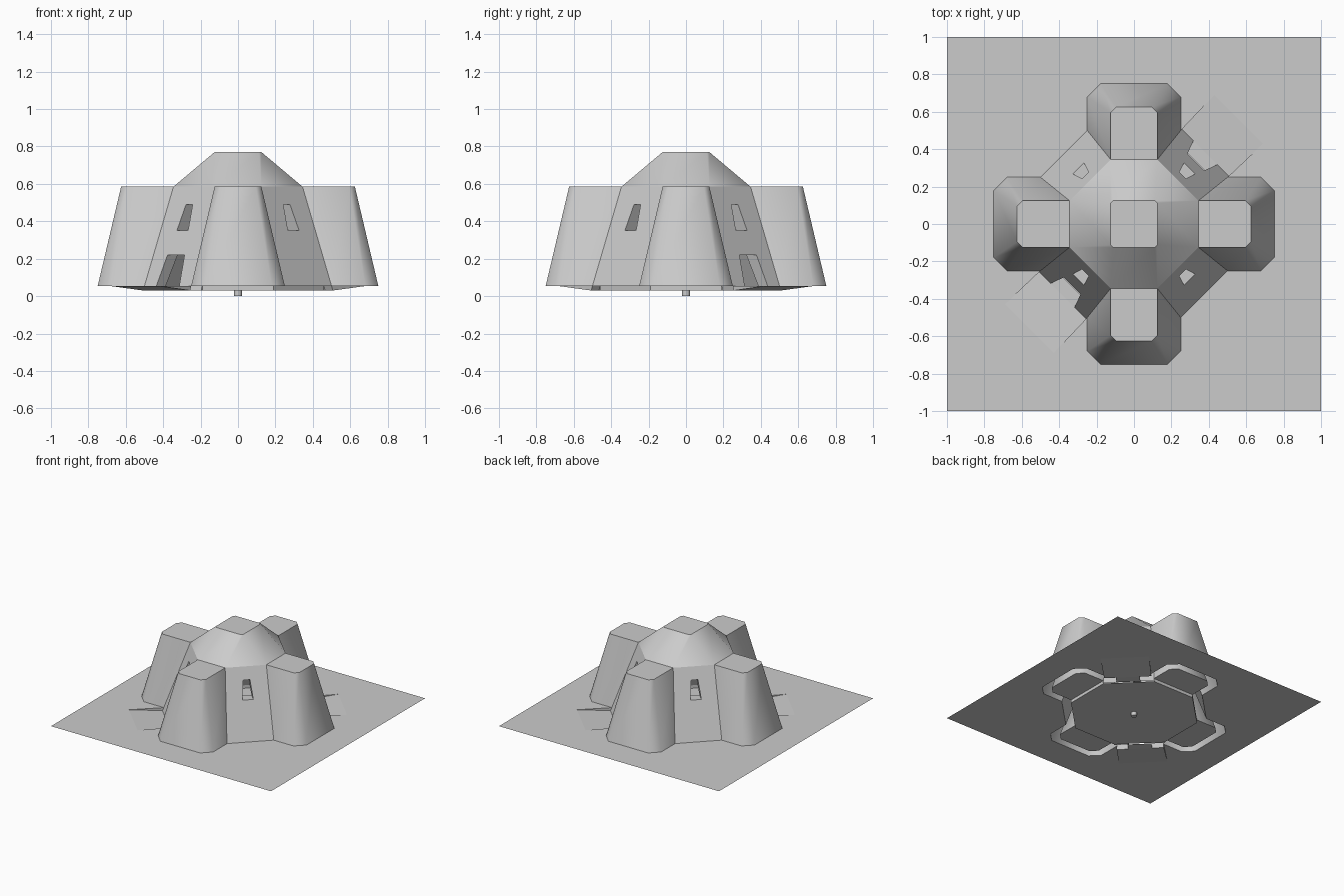
import bpy, bmesh, math
from mathutils import Vector, Matrix

cube = bpy.data.objects.get("Cube")
if cube:
    bpy.data.objects.remove(cube)

GROUND, FLOOR, EAVE, CEILING = 0.055, 0.03, 0.585, 0.54
CORE = Vector((0, 0, 0.3))
CHAMFER = 0.07

plaster = bpy.data.materials.new("grey_plaster")
plaster.use_nodes = True
grey = (0.6, 0.6, 0.6, 1)
plaster.diffuse_color = grey
plaster.node_tree.nodes["Principled BSDF"].inputs["Base Color"].default_value = grey


class Part:
    """Collects faces, then becomes one object."""

    def __init__(self, name, angle=30):
        self.name, self.angle, self.bm = name, angle, bmesh.new()

    def face(self, pts, ref=CORE, outward=True, turn=0):
        rot = Matrix.Rotation(turn * math.pi / 2, 3, "Z")
        f = self.bm.faces.new([self.bm.verts.new(rot @ Vector(p)) for p in pts])
        f.normal_update()
        away = f.normal.dot(f.calc_center_median() - rot @ Vector(ref)) > 0
        if away != outward:
            f.normal_flip()

    def finish(self):
        bm = self.bm
        bmesh.ops.remove_doubles(bm, verts=bm.verts, dist=0.0005)
        for f in bm.faces:
            f.smooth = True
        for e in bm.edges:
            e.smooth = e.calc_face_angle(3) < math.radians(self.angle)
        mesh = bpy.data.meshes.new(self.name)
        bm.to_mesh(mesh)
        bm.free()
        mesh.materials.append(plaster)
        obj = bpy.data.objects.new(self.name, mesh)
        bpy.context.collection.objects.link(obj)


def tower(half, inner, end, chamfer, z):
    """Outline of the tower on +x, running from one inner corner to the other."""
    side = [(inner, half), (end - chamfer, half), (end, half - chamfer)]
    return [(x, -y, z) for x, y in side] + [(x, y, z) for x, y in reversed(side)]


class Shell:
    """One skin of the wall: leaning towers joined by leaning diagonal walls."""

    def __init__(self, base, top, z_top):
        self.base, self.top, self.z_top = base, top, z_top

    def diag(self, t, z):
        """Point on the diagonal wall, t along it and z up; t = -1 or 1 is its end."""
        f = (z - GROUND) / (self.z_top - GROUND)
        a = self.base[1] + (self.top[1] - self.base[1]) * f
        h = self.base[0] + (self.top[0] - self.base[0]) * f
        if abs(t) == 1:
            t *= (a - h) / math.sqrt(2)
        mid, s = (a + h) / 2, t / math.sqrt(2)
        return (mid - s, mid + s, z)

    def build(self, part, outward):
        low = tower(*self.base, GROUND)
        high = tower(*self.top, self.z_top)
        for k in range(4):
            for i in range(5):
                part.face([low[i], low[i + 1], high[i + 1], high[i]], CORE, outward, k)
            part.face(high, CORE, outward, k)
            door = k % 2 == 0
            z0, zm, d = FLOOR if door else GROUND, 0.285, self.diag
            rim = [d(-1, zm), d(1, zm), d(1, self.z_top), d(-1, self.z_top)]
            hole = [d(t, z) for t, z in WINDOW]
            for i in range(4):
                j = (i + 1) % 4
                part.face([rim[i], rim[j], hole[j], hole[i]], CORE, outward, k)
            rim = [d(-1, z0), d(1, z0), d(1, zm), d(-1, zm)]
            if door:
                hole = [d(t, z) for t, z in DOOR]
                for i in (1, 2, 3):
                    j = (i + 1) % 4
                    part.face([rim[i], rim[j], hole[j], hole[i]], CORE, outward, k)
            else:
                part.face(rim, CORE, outward, k)


WINDOW = [(-0.042, 0.35), (0.042, 0.35), (0.025, 0.49), (-0.025, 0.49)]
DOOR = [(-0.09, FLOOR), (0.09, FLOOR), (0.064, 0.22), (-0.064, 0.22)]
outer = Shell((0.25, 0.5, 0.75, CHAMFER), (0.125, 0.345, 0.625, 0.03), EAVE)
inner = Shell((0.19, 0.46, 0.69, 0.05), (0.065, 0.305, 0.565, 0.02), CEILING)

# Outer and inner skins of the hollow wall
walls = Part("outer_walls", 50)
outer.build(walls, True)
walls.finish()
lining = Part("inner_walls", 50)
inner.build(lining, False)
lining.finish()

# Reveals joining the two skins around windows and doors
reveals = Part("window_and_door_reveals")
for k in range(4):
    for opening in [WINDOW] + ([DOOR] if k % 2 == 0 else []):
        a = [outer.diag(t, z) for t, z in opening]
        b = [inner.diag(t, z) for t, z in opening]
        mid = sum((Vector(p) for p in a + b), Vector()) / 8
        for i in range(4):
            j = (i + 1) % 4
            reveals.face([a[i], a[j], b[j], b[i]], mid, False, k)
reveals.finish()


def octagon(a, h, z):
    pts = []
    for k in range(4):
        rot = Matrix.Rotation(k * math.pi / 2, 3, "Z")
        pts += [rot @ Vector((a, -h, z)), rot @ Vector((a, h, z))]
    return pts


# Faceted dome with a flat top
dome = Part("dome_roof", 36)
eave, crown = octagon(0.345, 0.125, EAVE), octagon(0.125, 0.112, 0.77)
for i in range(8):
    j = (i + 1) % 8
    dome.face([eave[i], eave[j], crown[j], crown[i]])
dome.face(crown)
dome.finish()

# Ceiling, sunken floor and raised niche floors
inside = Part("room_floor_and_ceiling")
h, a = inner.base[:2]
inside.face(octagon(inner.top[1], inner.top[0], CEILING), CORE, False)
pit, edge = octagon(a, h, FLOOR), octagon(a, h, GROUND)
inside.face(pit, CORE, False)
for i in range(8):
    if i not in (1, 5):
        j = (i + 1) % 8
        inside.face([pit[i], pit[j], edge[j], edge[i]], CORE, False)
for k in range(4):
    inside.face(tower(*inner.base, GROUND), CORE, False, k)
inside.finish()

# Entrance ramps sinking to the doors
ramps = Part("entrance_ramps")
far = [(0.69, 0.43, GROUND), (0.43, 0.69, GROUND)]
near = [outer.diag(-1, FLOOR), outer.diag(1, FLOOR)]
rim = [outer.diag(-1, GROUND), outer.diag(1, GROUND)]
for k in (0, 2):
    ramps.face([far[0], far[1], near[1], near[0]], (0.5, 0.5, 1), False, k)
    for i in range(2):
        ramps.face([far[i], near[i], rim[i]], (0.5, 0.5, GROUND), False, k)
ramps.finish()

# Ground sheet with the footprint and ramps left open
ground = Part("ground")
loop = []
for k in range(4):
    rot = Matrix.Rotation(k * math.pi / 2, 3, "Z")
    pts = tower(*outer.base, GROUND) + (far if k % 2 == 0 else [])
    loop += [rot @ Vector(p) for p in pts]
square = [(-1, -1, GROUND), (1, -1, GROUND), (1, 1, GROUND), (-1, 1, GROUND)]
edges = []
for ring in (square, loop):
    vs = [ground.bm.verts.new(p) for p in ring]
    edges += [ground.bm.edges.new((vs[i - 1], vs[i])) for i in range(len(vs))]
bmesh.ops.triangle_fill(ground.bm, edges=edges, use_beauty=True, normal=(0, 0, 1))
for f in ground.bm.faces:
    f.normal_update()
    if f.normal.z < 0:
        f.normal_flip()
ground.finish()

# Small drain below the floor
drain = Part("floor_drain", 50)
bmesh.ops.create_cone(drain.bm, cap_ends=True, segments=8, radius1=0.022, radius2=0.022,
                      depth=FLOOR, matrix=Matrix.Translation((0, 0, FLOOR / 2)))
drain.finish()
